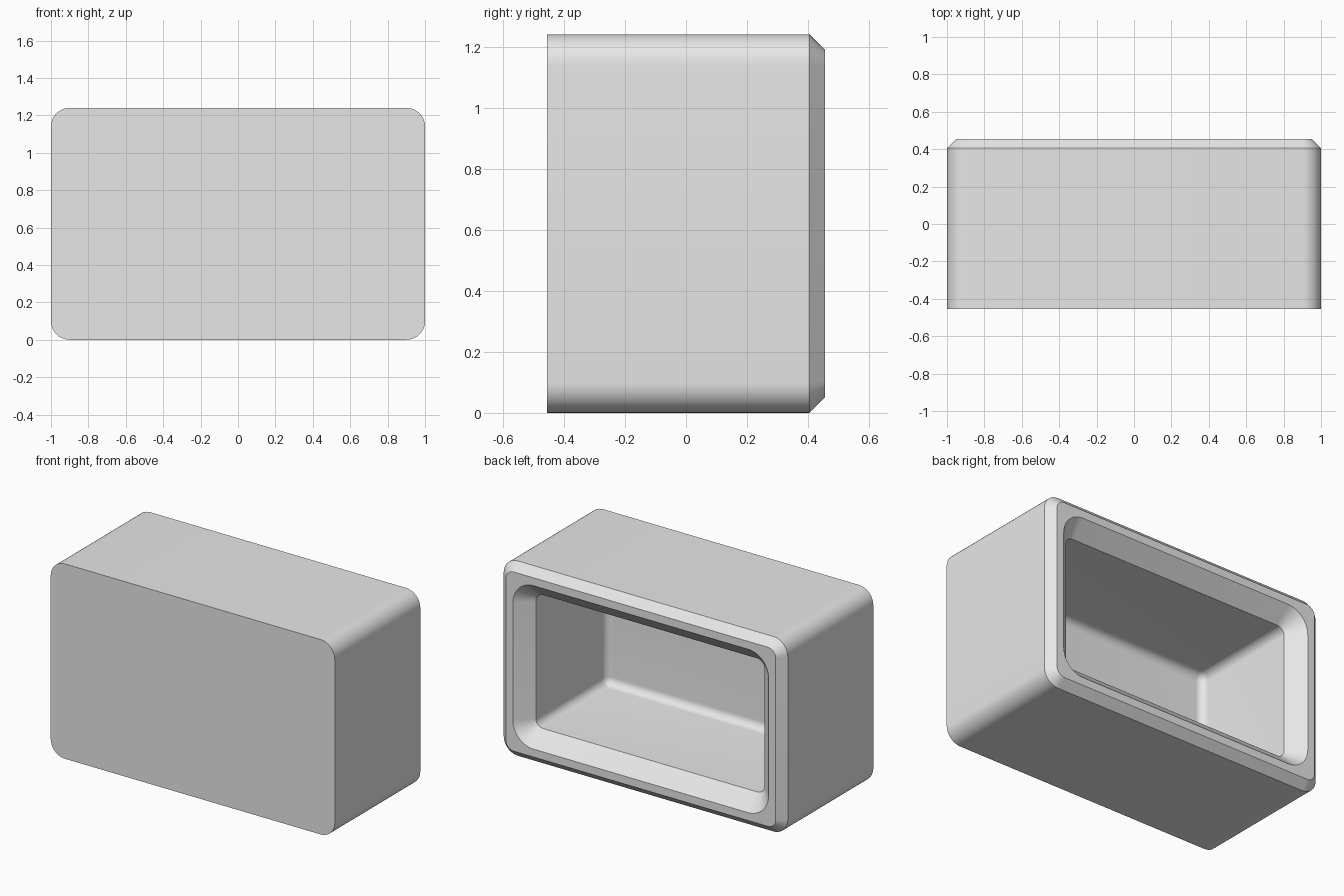
import bpy
import bmesh
from math import sin, cos, pi

HALF_W, HALF_H = 1.0, 0.62
FRONT, BACK = -0.455, 0.455
ARC_STEPS = 10

old = bpy.data.objects.get("Cube")
if old:
    bpy.data.objects.remove(old, do_unlink=True)

grey = bpy.data.materials.new("light_grey")
grey.use_nodes = True
colour = (0.8, 0.8, 0.8, 1)
grey.diffuse_color = colour
grey.node_tree.nodes["Principled BSDF"].inputs["Base Color"].default_value = colour


def rounded_ring(bm, inset, y, radius):
    """Rounded rectangle of vertices at depth y, shrunk by inset."""
    w, h = HALF_W - inset, HALF_H - inset
    ring = []
    for corner, (sx, sz) in enumerate([(1, 1), (-1, 1), (-1, -1), (1, -1)]):
        for i in range(ARC_STEPS + 1):
            a = (corner + i / ARC_STEPS) * pi / 2
            ring.append(bm.verts.new((sx * (w - radius) + radius * cos(a), y,
                                      HALF_H + sz * (h - radius) + radius * sin(a))))
    return ring


# Shell sections: outer wall, back chamfer, flat rim, inner chamfer
sections = [
    (0, FRONT, 0.1),
    (0, BACK - 0.05, 0.1),
    (0.05, BACK, 0.055),
    (0.1, BACK, 0.145),
    (0.195, BACK - 0.095, 0.051),
]

# Cavity wall ending in a rounded edge at the inner wall
FILLET, INNER = 0.05, FRONT + 0.1
for i in range(9):
    a = i / 8 * pi / 2
    t = FILLET * (1 - cos(a))
    sections.append((0.195 + t, INNER + FILLET * (1 - sin(a)), 0.051 - t))

bm = bmesh.new()
rings = [rounded_ring(bm, *s) for s in sections]
for r1, r2 in zip(rings, rings[1:]):
    n = len(r1)
    for i in range(n):
        j = (i + 1) % n
        bm.faces.new((r1[i], r1[j], r2[j], r2[i]))
bm.faces.new(rings[0])
bm.faces.new(rings[-1])
bmesh.ops.recalc_face_normals(bm, faces=bm.faces[:])

mesh = bpy.data.meshes.new("hollow_case")
bm.to_mesh(mesh)
bm.free()
mesh.materials.append(grey)
case = bpy.data.objects.new("hollow_case", mesh)
bpy.context.collection.objects.link(case)

# Smooth corners, crisp chamfer edges
bpy.ops.object.select_all(action="DESELECT")
case.select_set(True)
bpy.context.view_layer.objects.active = case
bpy.ops.object.shade_smooth_by_angle(angle=pi / 6)
